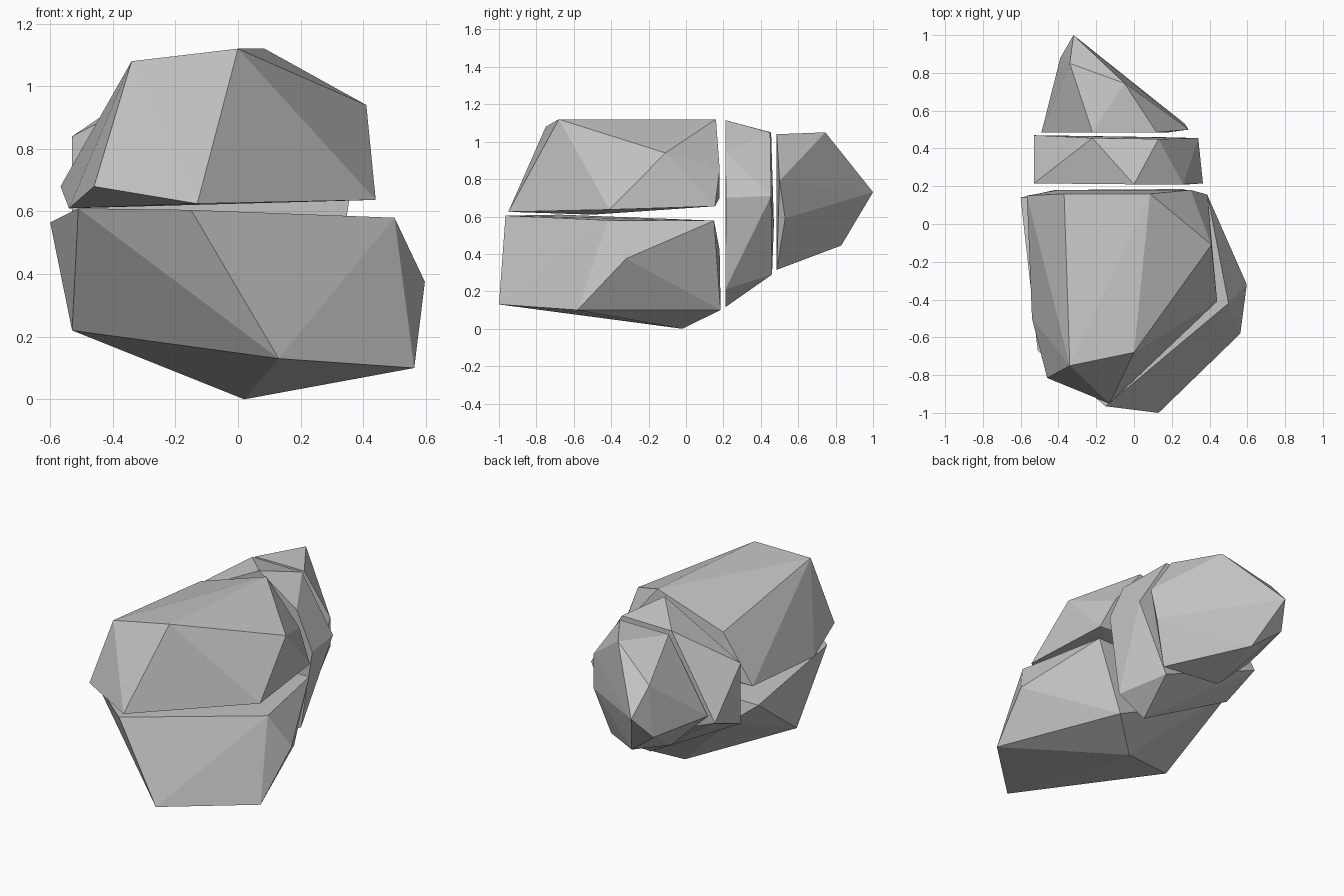
import bpy
import bmesh

# Remove the default cube only
default_cube = bpy.data.objects.get("Cube")
if default_cube:
    bpy.data.objects.remove(default_cube, do_unlink=True)

# Single stone colour
STONE_COLOUR = (0.55, 0.55, 0.55, 1.0)
stone = bpy.data.materials.new("stone_grey")
stone.use_nodes = True
stone.diffuse_color = STONE_COLOUR
shader = next(node for node in stone.node_tree.nodes if node.type == "BSDF_PRINCIPLED")
shader.inputs["Base Color"].default_value = STONE_COLOUR


def rock_piece(name, corners):
    """Create one flat-faced convex chunk of stone from its corner points."""
    bm = bmesh.new()
    for corner in corners:
        bm.verts.new(corner)
    hull = bmesh.ops.convex_hull(bm, input=bm.verts[:], use_existing_faces=False)
    leftovers = set(hull["geom_interior"]) | set(hull["geom_unused"])
    loose = [item for item in leftovers if isinstance(item, bmesh.types.BMVert)]
    bmesh.ops.delete(bm, geom=loose, context="VERTS")
    bmesh.ops.recalc_face_normals(bm, faces=bm.faces[:])
    mesh = bpy.data.meshes.new(name)
    bm.to_mesh(mesh)
    bm.free()
    mesh.materials.append(stone)
    piece = bpy.data.objects.new(name, mesh)
    bpy.context.scene.collection.objects.link(piece)
    return piece


# Broad base chunk at the front
rock_piece("lower_front_rock", [
    (-.15, -.965, .605), (.13, -1, .13), (.563, -.58, .1), (.597, -.32, .375),
    (.5, -.42, .58), (-.51, -.67, .61), (-.6, .14, .565), (-.53, -.34, .22),
    (.02, -.02, 0), (.26, .185, .1), (.39, .15, .578), (-.42, .18, .42),
])

# Chunk resting above the base, split from it by a thin crack
rock_piece("upper_front_rock", [
    (-.13, -.95, .625), (-.46, -.815, .68), (-.34, -.75, 1.08), (0, -.68, 1.12),
    (.41, -.11, .94), (.44, -.41, .637), (.39, .155, .655), (.085, .16, 1.12),
    (-.37, .16, .97), (-.567, .15, .68), (-.54, -.5, .61), (.3, .18, .85),
    (-.4, .18, .7),
])

# Upright slab behind the two front chunks
rock_piece("middle_slab", [
    (0, .21, 1.115), (.26, .21, .94), (.365, .215, .7), (.29, .21, .21),
    (.1, .21, .115), (-.53, .215, .46), (-.53, .215, .84), (-.22, .455, 1.05),
    (.13, .45, 1.05), (.34, .455, .71), (.14, .46, .29), (-.53, .47, .56),
])

# Tapered chunk at the back
rock_piece("rear_rock", [
    (-.22, .485, 1.04), (.12, .485, 1.04), (.29, .5, .79), (.27, .53, .59),
    (.18, .485, .315), (-.235, .485, .35), (-.49, .485, .6), (-.05, .745, 1.05),
    (-.34, .85, .89), (-.32, 1, .73), (-.39, .88, .59), (-.205, .83, .445),
])
